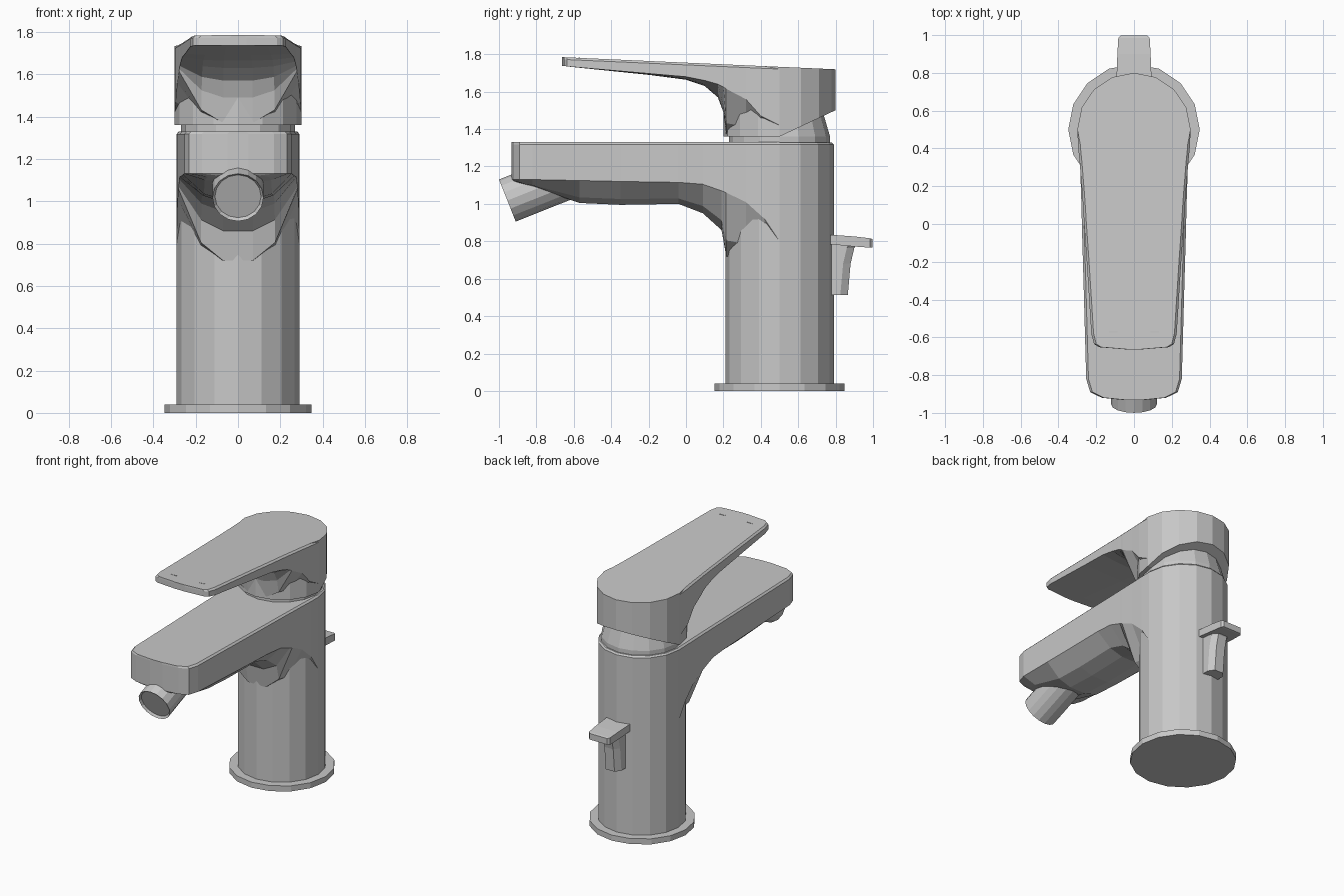
import bpy, bmesh, math
from mathutils import Vector, Matrix

cube = bpy.data.objects.get("Cube")
if cube:
    bpy.data.objects.remove(cube, do_unlink=True)

metal = bpy.data.materials.new("brushed grey metal")
metal.use_nodes = True
GREY = (0.58, 0.58, 0.58, 1)
metal.diffuse_color = GREY
metal.node_tree.nodes["Principled BSDF"].inputs["Base Color"].default_value = GREY
AXIS_Y = 0.5


def finish(name, bm):
    bmesh.ops.recalc_face_normals(bm, faces=bm.faces[:])
    mesh = bpy.data.meshes.new(name)
    bm.to_mesh(mesh)
    bm.free()
    mesh.materials.append(metal)
    obj = bpy.data.objects.new(name, mesh)
    bpy.context.collection.objects.link(obj)
    return obj


def skin(bm, rings):
    """Bridge equal-length closed rings and cap both ends."""
    rows = [[bm.verts.new(p) for p in ring] for ring in rings]
    n = len(rows[0])
    for a, b in zip(rows, rows[1:]):
        for i in range(n):
            j = (i + 1) % n
            bm.faces.new((a[i], a[j], b[j], b[i]))
    bm.faces.new(rows[0])
    bm.faces.new(rows[-1])


def turned(profile, sides=16):
    """Upright turned shape on the column axis from (radius, z) pairs."""
    bm = bmesh.new()
    angles = [math.tau * i / sides for i in range(sides)]
    skin(bm, [[(r * math.cos(a), AXIS_Y + r * math.sin(a), z) for a in angles]
              for r, z in profile])
    return bm


def arm(name, stations, top):
    """Arm along y with a rounded belly; stations are (y, half width, side z, belly z)."""
    rings = []
    for y, w, side, belly in stations:
        t = top(y)
        half = [(w - 0.012, t), (w, t - 0.012), (w, side),
                (0.62 * w, side + 0.75 * (belly - side)), (0.25 * w, belly)]
        section = half + [(-x, z) for x, z in reversed(half)]
        rings.append([(x, y, z) for x, z in section])
    bm = bmesh.new()
    skin(bm, rings)
    return finish(name, bm)


def keep_side(bm, point, normal):
    """Slice away everything on the far side of a plane and close the cut."""
    bmesh.ops.bisect_plane(bm, geom=bm.verts[:] + bm.edges[:] + bm.faces[:],
                           plane_co=point, plane_no=normal, clear_outer=True)
    bmesh.ops.holes_fill(bm, edges=[e for e in bm.edges if e.is_boundary])


# Base flange, column and neck
finish("base_flange", turned([(0.348, 0), (0.348, 0.04)]))
finish("column", turned([(0.29, 0.03), (0.29, 1.318), (0.28, 1.329)]))
finish("neck", turned([(0.27, 1.32), (0.27, 1.36), (0.235, 1.48)]))

# Spout flowing into the column
arm("spout", [
    (-0.932, 0.05, 1.13, 1.125),
    (-0.92, 0.17, 1.13, 1.12),
    (-0.89, 0.232, 1.13, 1.11),
    (-0.82, 0.253, 1.13, 1.09),
    (-0.57, 0.26, 1.125, 1.005),
    (-0.35, 0.266, 1.12, 0.995),
    (-0.04, 0.275, 1.115, 1.0),
    (0.09, 0.278, 1.105, 0.95),
    (0.19, 0.281, 1.07, 0.86),
    (0.215, 0.282, 1.06, 0.72),
    (0.32, 0.285, 1.01, 0.71),
    (0.42, 0.289, 0.92, 0.7),
    (0.5, 0.29, 0.8, 0.7),
], lambda y: 1.33)


# Handle hub with a sloping top and a back underside that rises
def lever_top(y):
    return 1.72 + (0.79 - y) * 0.0445


hub = turned([(0.3, 1.36), (0.3, 1.9)])
keep_side(hub, Vector((0, 0.79, lever_top(0.79))), Vector((0, 0.0445, 1)))
keep_side(hub, Vector((0, AXIS_Y, 1.36)), Vector((0, 0.47, -1)))
finish("handle_hub", hub)

# Flat lever blending into the hub
arm("handle_lever", [
    (-0.664, 0.04, 1.737, 1.737),
    (-0.652, 0.185, 1.737, 1.737),
    (-0.635, 0.212, 1.735, 1.735),
    (-0.58, 0.226, 1.73, 1.729),
    (-0.2, 0.25, 1.697, 1.69),
    (0.0, 0.264, 1.68, 1.664),
    (0.1, 0.27, 1.66, 1.63),
    (0.17, 0.275, 1.64, 1.57),
    (0.2, 0.277, 1.625, 1.49),
    (0.215, 0.279, 1.615, 1.37),
    (0.32, 0.287, 1.56, 1.365),
    (0.4, 0.295, 1.47, 1.365),
    (0.5, 0.3, 1.42, 1.365),
], lever_top)

# Small raised strokes near the lever tip
for side, label in ((1, "left"), (-1, "right")):
    bm = bmesh.new()
    bmesh.ops.create_cube(bm, size=1, matrix=Matrix.Translation(
        (side * 0.11, -0.57, lever_top(-0.57))) @ Matrix.Diagonal((0.045, 0.008, 0.004, 1)))
    finish(label + "_lever_mark", bm)

# Tilted outlet nozzle with a recessed end
outward = Vector((0, -0.93, -0.37)).normalized()
end = Vector((0, -0.955, 1.018))
length = 0.4
bm = bmesh.new()
bmesh.ops.create_cone(bm, cap_ends=True, segments=16, radius1=0.121, radius2=0.121, depth=length)
bm.faces.ensure_lookup_table()
mouth = max(bm.faces, key=lambda f: f.calc_center_median().z)
bmesh.ops.inset_individual(bm, faces=[mouth], thickness=0.012)
bmesh.ops.translate(bm, verts=mouth.verts[:], vec=(0, 0, -0.015))
bm.transform(Matrix.Translation(end - outward * length / 2)
             @ outward.to_track_quat('Z', 'Y').to_matrix().to_4x4())
finish("outlet_nozzle", bm)

# Drain lever at the back: thumb plate over a tapering stem
bm = bmesh.new()
skin(bm, [[(w, y, z0), (w, y, z1), (-w, y, z1), (-w, y, z0)] for y, w, z0, z1 in (
    (0.76, 0.093, 0.785, 0.836), (0.9, 0.088, 0.772, 0.826),
    (0.985, 0.083, 0.766, 0.816), (0.998, 0.07, 0.768, 0.812))])
finish("drain_thumb_plate", bm)

bm = bmesh.new()
skin(bm, [[(0.062, 0.76, z), (0.062, y - 0.04, z), (0.035, y, z),
           (-0.035, y, z), (-0.062, y - 0.04, z), (-0.062, 0.76, z)]
          for y, z in ((0.865, 0.513), (0.88, 0.68), (0.9, 0.765), (0.92, 0.79))])
finish("drain_stem", bm)
